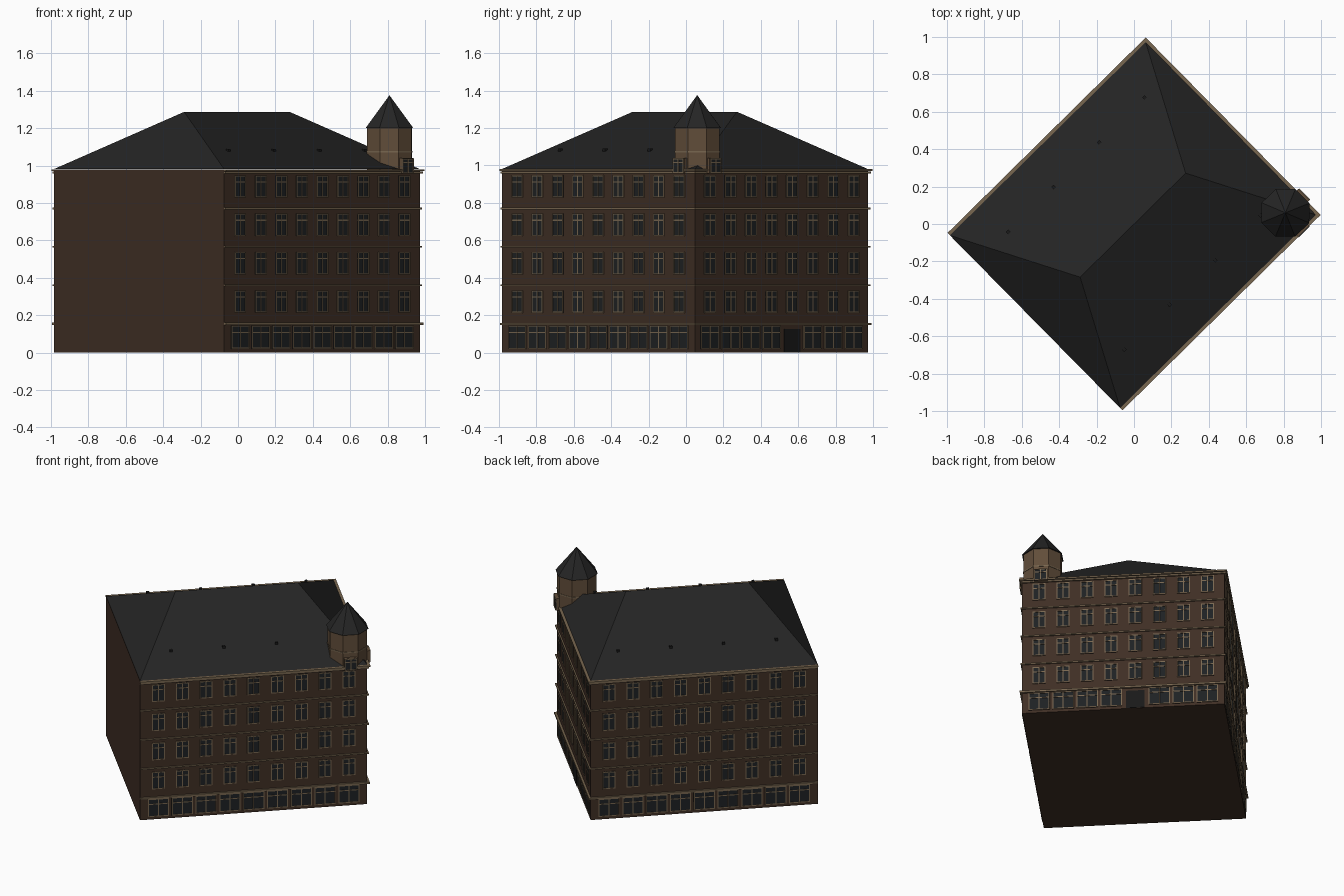
import bpy, bmesh, math
from mathutils import Matrix, Vector

cube = bpy.data.objects.get("Cube")
if cube:
    bpy.data.objects.remove(cube, do_unlink=True)


def material(name, r, g, b):
    m = bpy.data.materials.new(name)
    m.use_nodes = True
    m.diffuse_color = (r, g, b, 1)
    bsdf = next(n for n in m.node_tree.nodes if n.type == 'BSDF_PRINCIPLED')
    bsdf.inputs["Base Color"].default_value = (r, g, b, 1)
    bsdf.inputs["Roughness"].default_value = 0.9
    return m


BRICK = material("brown brick", 0.050, 0.028, 0.018)
PLASTER = material("tan plaster", 0.120, 0.075, 0.042)
SLATE = material("dark slate", 0.018, 0.018, 0.018)
TRIM = material("sandstone trim", 0.190, 0.135, 0.080)
GLASS = material("dark glass", 0.013, 0.015, 0.017)
DOOR = material("black door", 0.010, 0.010, 0.010)

# The block is turned on its plot
HU, HV, EAVE, RIDGE = 0.735, 0.648, 0.98, 1.287
PLOT = Matrix.Rotation(math.radians(44.6), 4, 'Z') @ Matrix.Translation((-0.0085, 0, 0))


def finish(name, bm, mats):
    bmesh.ops.recalc_face_normals(bm, faces=bm.faces)
    bm.transform(PLOT)
    me = bpy.data.meshes.new(name)
    bm.to_mesh(me)
    bm.free()
    for m in mats:
        me.materials.append(m)
    ob = bpy.data.objects.new(name, me)
    bpy.context.scene.collection.objects.link(ob)
    return ob


def box(bm, frame, x, d, z, mat=0):
    """Box in a wall frame: x along the wall, d outward from it, z up."""
    centre = ((x[0] + x[1]) / 2, -(d[0] + d[1]) / 2, (z[0] + z[1]) / 2)
    size = (x[1] - x[0], d[1] - d[0], z[1] - z[0], 1)
    geo = bmesh.ops.create_cube(bm, size=1, matrix=frame @ Matrix.Translation(centre) @ Matrix.Diagonal(size))
    for f in {f for v in geo["verts"] for f in v.link_faces}:
        f.material_index = mat


def window(bm, frame, cx, w, z0, z1, d=0.0, bar=0.006):
    """Glass plate with a border, centre mullion and transom."""
    a, b = cx - w / 2, cx + w / 2
    box(bm, frame, (a, b), (d - 0.001, d + 0.003), (z0, z1), 0)
    out = (d - 0.001, d + 0.006)
    for x in (a, cx - bar / 2, b - bar):
        box(bm, frame, (x, x + bar), out, (z0, z1), 1)
    for z in (z0, z0 + 0.68 * (z1 - z0), z1 - bar):
        box(bm, frame, (a, b), out, (z, z + bar), 1)


def wall_frame(x, y, degrees):
    return Matrix.Translation((x, y, 0)) @ Matrix.Rotation(math.radians(degrees), 4, 'Z')


# Main body
bm = bmesh.new()
box(bm, Matrix.Identity(4), (-HU, HU), (-HV, HV), (0, EAVE))
finish("brick_walls", bm, [BRICK])

# Hipped roof
bm = bmesh.new()
c = [bm.verts.new((x * HU, y * HV, EAVE + 0.001)) for x, y in ((-1, -1), (1, -1), (1, 1), (-1, 1))]
r0, r1 = (bm.verts.new((s * 0.396, 0, RIDGE)) for s in (-1, 1))
for loop in ((c[0], c[1], r1, r0), (c[1], c[2], r1), (c[2], c[3], r0, r1), (c[3], c[0], r0), c[::-1]):
    bm.faces.new(loop)
finish("hipped_roof", bm, [SLATE])

# Small roof vents on both long slopes
bm = bmesh.new()
vent_v = 0.442
vent_z = EAVE + (RIDGE - EAVE) * (1 - vent_v / HV)
for side in (-1, 1):
    for i in range(4):
        u = -0.50 + 0.341 * i
        box(bm, Matrix.Translation((u, side * vent_v, vent_z)), (-0.009, 0.009), (-0.009, 0.009), (-0.01, 0.012))
finish("roof_vents", bm, [DOOR])

# Street fronts: bands, cornices, shopfront and four storeys of windows
PITCH = 0.154
FRONTS = (
    ("front", wall_frame(-HU, -HV, 0), 2 * HU, 9, None, 0, 1),
    ("left", wall_frame(HU, -HV, 90), 2 * HV, 8, 4, 1, 1),
    ("back", wall_frame(HU, HV, 180), 2 * HU, 9, None, 1, 0),
)
BANDS = [(0.147, 0.160, 0.014)]
BANDS += [(z, z + 0.009, 0.009) for z in (0.356, 0.561, 0.766)]
BANDS += [(0.957, 0.967, 0.011), (0.970, EAVE, 0.018)]

for name, frame, length, count, door_slot, start_turn, end_turn in FRONTS:
    bm = bmesh.new()
    for z0, z1, d in BANDS:
        box(bm, frame, (-d * start_turn, length + d * end_turn), (-0.001, d), (z0, z1))
    finish(name + "_bands", bm, [TRIM])

    upper, shop = bmesh.new(), bmesh.new()
    first = (length - PITCH * (count - 1)) / 2
    for i in range(count):
        cx = first + PITCH * i
        for storey in range(4):
            z0 = 0.213 + 0.205 * storey
            window(upper, frame, cx, 0.083, z0, z0 + 0.12)
        if i == door_slot:
            box(shop, frame, (cx - 0.06, cx + 0.06), (-0.001, 0.004), (0.002, 0.128), 2)
        else:
            window(shop, frame, cx, 0.136, 0.02, 0.145)
    finish(name + "_windows", upper, [GLASS, TRIM])
    finish(name + "_shopfront", shop, [GLASS, TRIM, DOOR])

# Corner turret
TU, TV = 0.627, -0.526


def octagon(name, r_low, r_high, z0, z1, mat):
    bm = bmesh.new()
    place = Matrix.Translation((TU, TV, (z0 + z1) / 2)) @ Matrix.Rotation(math.pi / 8, 4, 'Z')
    bmesh.ops.create_cone(bm, cap_ends=True, segments=8, radius1=r_low, radius2=r_high, depth=z1 - z0, matrix=place)
    bmesh.ops.remove_doubles(bm, verts=bm.verts, dist=0.0001)
    finish(name, bm, [mat])


octagon("turret_body", 0.129, 0.129, 0.975, 1.2, PLASTER)
octagon("turret_band", 0.132, 0.132, 1.07, 1.078, TRIM)
octagon("turret_roof", 0.138, 0.0, 1.2, 1.376, SLATE)

# Turret windows facing both streets
for name, angle in (("front", 0), ("left", 90)):
    frame = wall_frame(TU, TV, angle)
    bm = bmesh.new()
    box(bm, frame, (-0.042, 0.042), (0.1, 0.138), (0.957, 1.04), 2)
    window(bm, frame, 0, 0.083, 0.958, 1.039, 0.138)
    finish("turret_" + name + "_window", bm, [GLASS, TRIM, PLASTER])
